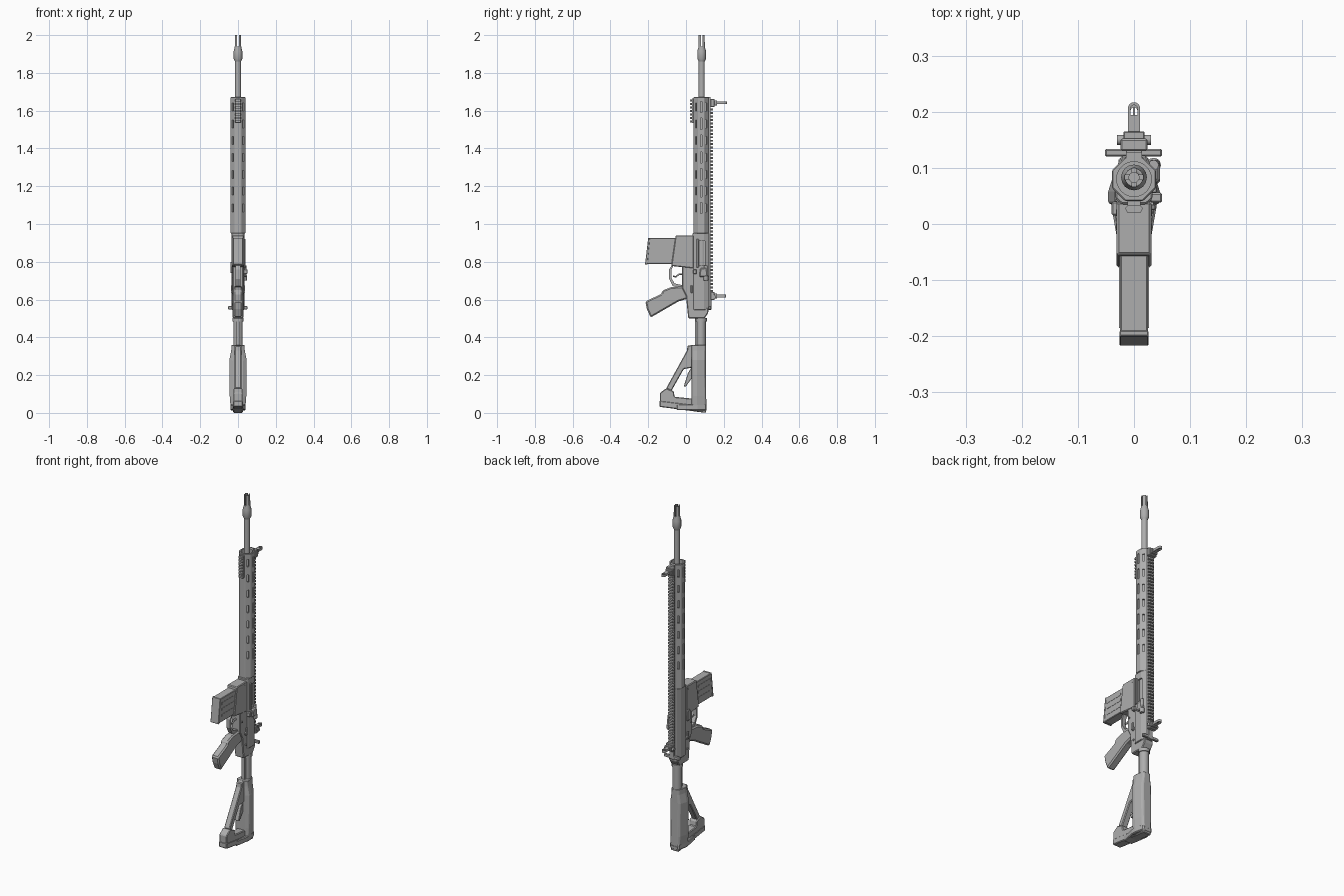
import bpy, bmesh, math
from mathutils import Matrix

old = bpy.data.objects.get("Cube")
if old:
    bpy.data.objects.remove(old, do_unlink=True)

GREY = (0.42, 0.42, 0.42, 1)
grey = bpy.data.materials.new("gunmetal grey")
grey.use_nodes = True
grey.diffuse_color = GREY
grey.node_tree.nodes["Principled BSDF"].inputs["Base Color"].default_value = GREY

AXIS = 0.083   # bore line in y


def finish(name, bm, bevel=0.0, smooth=False):
    bmesh.ops.recalc_face_normals(bm, faces=bm.faces)
    me = bpy.data.meshes.new(name)
    bm.to_mesh(me)
    bm.free()
    me.materials.append(grey)
    ob = bpy.data.objects.new(name, me)
    bpy.context.collection.objects.link(ob)
    if bevel:
        m = ob.modifiers.new("bevel", 'BEVEL')
        m.width, m.segments, m.limit_method = bevel, 1, 'ANGLE'
    if smooth:
        bpy.context.view_layer.objects.active = ob
        ob.select_set(True)
        bpy.ops.object.shade_smooth_by_angle(angle=math.radians(35))
        ob.select_set(False)
    return ob


def skin(bm, outlines):
    """Skin matching closed outlines and cap both ends."""
    rings = [[bm.verts.new(p) for p in pts] for pts in outlines]
    n = len(rings[0])
    bm.faces.new(rings[0])
    bm.faces.new(rings[-1][::-1])
    for a, b in zip(rings, rings[1:]):
        for i in range(n):
            bm.faces.new((a[i], b[i], b[(i + 1) % n], a[(i + 1) % n]))


def side(name, pts, x0, x1, bevel=0.0):
    """Side profile (y, z) extruded across x."""
    bm = bmesh.new()
    skin(bm, [[(x, y, z) for y, z in pts] for x in (x0, x1)])
    return finish(name, bm, bevel)


def box(name, x0, x1, y0, y1, z0, z1, bevel=0.0):
    return side(name, [(y0, z0), (y1, z0), (y1, z1), (y0, z1)], x0, x1, bevel)


def loft(name, sections, bevel=0.0):
    """Half outlines (x, y) mirrored in x, skinned along z."""
    bm = bmesh.new()
    skin(bm, [[(x, y, z) for x, y in half + [(-x, y) for x, y in reversed(half)]]
              for z, half in sections])
    return finish(name, bm, bevel)


def turned(name, prof, sides=16, centre=(0, AXIS, 0), axis='Z'):
    """Radius/height profile turned round an axis."""
    bm = bmesh.new()
    skin(bm, [[(r * math.cos(t * math.tau / sides), r * math.sin(t * math.tau / sides), h)
               for t in range(sides)] for r, h in prof])
    if axis == 'X':
        bm.transform(Matrix.Rotation(math.pi / 2, 4, 'Y'))
    bm.transform(Matrix.Translation(centre))
    return finish(name, bm, smooth=True)


def cut(ob, cutter):
    cutter.hide_render = True
    cutter.hide_viewport = True
    cutter.display_type = 'WIRE'
    m = ob.modifiers.new("cut", 'BOOLEAN')
    m.operation, m.solver, m.object = 'DIFFERENCE', 'EXACT', cutter


def bar(name, path, radius):
    """Round bar along a (y, z) path."""
    cu = bpy.data.curves.new(name, 'CURVE')
    cu.dimensions, cu.bevel_depth, cu.bevel_resolution, cu.use_fill_caps = '3D', radius, 1, True
    sp = cu.splines.new('POLY')
    sp.points.add(len(path) - 1)
    for p, (y, z) in zip(sp.points, path):
        p.co = (0, y, z, 1)
    cu.materials.append(grey)
    bpy.context.collection.objects.link(bpy.data.objects.new(name, cu))


def rail(name, y0, y1, z0, z1, w=0.019):
    """Slotted accessory rail: a strip with a row of teeth."""
    mid = y0 + (y1 - y0) * 0.45
    shoulder = mid + (y1 - mid) * 0.35
    box(name + "_base", -w * 0.75, w * 0.75, *sorted((y0, mid)), z0, z1)
    pitch = 0.0185
    outline = [(-w * .7, mid), (-w, shoulder), (-w * .75, y1), (w * .75, y1), (w, shoulder), (w * .7, mid)]
    bm = bmesh.new()
    for i in range(int((z1 - z0) / pitch)):
        z = z0 + i * pitch + 0.003
        skin(bm, [[(x, y, h) for x, y in outline] for h in (z, z + 0.0105)])
    finish(name + "_teeth", bm)


# Barrel and pronged muzzle device
turned("barrel", [(0.021, 0.93), (0.021, 1.3), (0.016, 1.33), (0.016, 1.88)])
muzzle = turned("muzzle_device", [(0.016, 1.86), (0.023, 1.875), (0.023, 1.915), (0.0175, 1.935), (0.0165, 2.0)])
cut(muzzle, turned("bore_cutter", [(0.009, 1.9), (0.009, 2.05)]))
bm = bmesh.new()
for k in range(2):
    m = Matrix.Translation((0, AXIS, 1.99)) @ Matrix.Rotation(k * math.pi / 2, 4, 'Z') @ Matrix.Diagonal((0.1, 0.008, 0.1, 1))
    bmesh.ops.create_cube(bm, size=1, matrix=m)
cut(muzzle, finish("prong_cutter", bm))

# Octagonal handguard, hollow, with long side slots and short diagonal ones
R = 0.039
C = R * math.tan(math.pi / 8)
octo = [(C, -R), (R, -C), (R, C), (C, R)]
guard = loft("handguard", [(z, [(x, 0.08 + y) for x, y in octo]) for z in (0.95, 1.672)], 0.002)
cut(guard, turned("handguard_bore_cutter", [(0.031, 0.99), (0.031, 1.7)], 24, (0, 0.08, 0)))
bm = bmesh.new()
for k in (0, 1, 3, 4, 5, 7):
    a = k * math.pi / 4
    for i in range(7):
        m = (Matrix.Translation((0.037 * math.cos(a), 0.08 + 0.037 * math.sin(a), 1.085 + i * 0.089))
             @ Matrix.Rotation(a, 4, 'Z') @ Matrix.Diagonal((0.02, 0.009, 0.06 if k % 4 == 0 else 0.042, 1)))
        bmesh.ops.create_cube(bm, size=1, matrix=m)
cut(guard, finish("slot_cutter", bm))
rail("top_rail", 0.117, 0.143, 0.6, 1.672)
rail("bottom_rail", 0.043, 0.02, 1.535, 1.665, 0.016)

# Upper receiver with port, cover, deflector and charging handle
upper = loft("upper_receiver", [(z, [(0.022, 0.035), (0.033, 0.045), (0.034, 0.095), (0.022, 0.122)])
                                for z in (0.545, 0.952)], 0.003)
cut(upper, box("port_cutter", 0.022, 0.05, 0.07, 0.1, 0.78, 0.91))
turned("bolt_carrier", [(0.026, 0.77), (0.026, 0.92)])
box("port_cover", 0.032, 0.041, 0.055, 0.068, 0.77, 0.92, 0.002)
side("brass_deflector", [(0.07, 0.72), (0.115, 0.72), (0.11, 0.77), (0.075, 0.765)], 0.025, 0.046, 0.005)
turned("forward_assist", [(0.011, 0.70), (0.013, 0.705), (0.013, 0.725), (0.009, 0.73), (0.009, 0.78)],
       12, (0.035, 0.105, 0))
box("charging_handle", -0.052, 0.05, 0.12, 0.134, 0.548, 0.566, 0.003)
box("charging_handle_stem", -0.014, 0.014, 0.108, 0.134, 0.545, 0.64, 0.002)

# Lower receiver, magazine well and magazine
side("lower_receiver", [(0.05, 0.935), (-0.02, 0.935), (-0.02, 0.66), (0.0, 0.62), (0.012, 0.5),
                        (0.098, 0.5), (0.118, 0.53), (0.118, 0.555), (0.075, 0.57)], -0.028, 0.028, 0.004)
side("magazine_well", [(0.04, 0.94), (-0.055, 0.94), (-0.078, 0.778), (0.04, 0.765)], -0.031, 0.031, 0.004)
side("magazine", [(-0.03, 0.925), (-0.2, 0.925), (-0.213, 0.787), (-0.03, 0.787)], -0.025, 0.025, 0.003)
side("magazine_floorplate", [(-0.19, 0.927), (-0.2, 0.927), (-0.217, 0.785), (-0.204, 0.785)], -0.026, 0.026, 0.002)
for s in (-1, 1):
    for z in (0.825, 0.86, 0.893):
        box("magazine_rib", s * 0.024, s * 0.0265, -0.185, -0.075, z - 0.006, z + 0.006)
    turned("selector", [(0.011, -0.004), (0.011, 0.004)], 12, (s * 0.031, 0.03, 0.64), 'X')
    for y, z in ((0.02, 0.92), (0.03, 0.575), (-0.005, 0.72)):
        turned("pin", [(0.006, -0.003), (0.006, 0.003)], 10, (s * 0.0295, y, z), 'X')
    box("selector_lever", s * 0.03, s * 0.038, 0.025, 0.035, 0.635, 0.675, 0.002)
box("bolt_catch", -0.04, -0.028, 0.015, 0.04, 0.74, 0.8, 0.003)
box("magazine_release", 0.028, 0.05, 0.038, 0.056, 0.735, 0.76, 0.003)

# Trigger, guard and grip
side("trigger_guard", [(-0.07, 0.79), (-0.089, 0.76), (-0.089, 0.71), (-0.07, 0.672), (-0.015, 0.655), (-0.015, 0.675),
                       (-0.06, 0.685), (-0.078, 0.715), (-0.078, 0.755), (-0.062, 0.79)], -0.012, 0.012)
bar("trigger", [(-0.015, 0.735), (-0.035, 0.735), (-0.055, 0.72), (-0.068, 0.725)], 0.005)
side("pistol_grip", [(-0.015, 0.67), (-0.08, 0.665), (-0.125, 0.648), (-0.13, 0.63), (-0.215, 0.59), (-0.207, 0.55),
                     (-0.187, 0.505), (-0.04, 0.59), (0.01, 0.605), (0.01, 0.66)], -0.023, 0.023, 0.007)

# Buffer tube and shoulder stock
turned("buffer_tube", [(0.025, 0.2), (0.025, 0.5)], 16, (0, 0.08, 0))
turned("castle_nut", [(0.03, 0.485), (0.03, 0.503)], 12, (0, 0.08, 0))
box("tube_spine", -0.01, 0.01, 0.047, 0.06, 0.3, 0.5)


def stock_half(w, back):
    return [(w * 0.6, 0.028), (w, 0.038), (w, 0.058), (w * 0.72, back - 0.008), (w * 0.5, back)]


loft("stock_body", [(0.012, stock_half(0.038, 0.108)), (0.09, stock_half(0.044, 0.107)), (0.28, stock_half(0.046, 0.105)),
                    (0.33, stock_half(0.036, 0.105)), (0.36, stock_half(0.034, 0.105))], 0.002)
side("stock_strut", [(0.035, 0.36), (0.008, 0.355), (0.005, 0.33), (-0.105, 0.13), (-0.078, 0.115),
                     (-0.012, 0.232), (0.035, 0.24)], -0.018, 0.018, 0.004)
side("stock_toe", [(-0.138, 0.106), (-0.105, 0.13), (-0.065, 0.115), (-0.06, 0.085), (0.04, 0.075),
                   (0.04, 0.014), (-0.138, 0.04)], -0.024, 0.024, 0.004)
side("butt_pad", [(-0.14, 0.065), (-0.14, 0.032), (0.105, 0.0), (0.109, 0.035)], -0.026, 0.026, 0.004)
loft("butt_pad_flare", [(z, [(0.026, -0.05), (0.04, 0.03), (0.04, 0.06), (0.028, 0.107)])
                        for z in (0.014, 0.045)], 0.004)
side("stock_lever", [(0.035, 0.25), (0.01, 0.21), (-0.012, 0.14), (0.0, 0.14), (0.035, 0.19)], -0.012, 0.012, 0.002)

# Folding sights
for name, z, top in (("front_sight", 1.641, 0.206), ("rear_sight", 0.619, 0.202)):
    box(name + "_base", -0.024, 0.024, 0.13, 0.152, z - 0.022, z + 0.022, 0.003)
    box(name + "_block", -0.019, 0.019, 0.15, 0.165, z - 0.014, z + 0.014, 0.002)
    box(name + "_leaf", -0.011, 0.011, 0.16, top - 0.012, z - 0.007, z + 0.007)
    for s in (-1, 1):
        box(name + "_ear", s * 0.006, s * 0.011, top - 0.012, top, z - 0.007, z + 0.007)
    arc = [(r * math.cos(math.pi * t / 8), top + r * math.sin(math.pi * t / 8))
           for r, steps in ((0.011, range(9)), (0.006, range(8, -1, -1))) for t in steps]
    bm = bmesh.new()
    skin(bm, [[(x, y, h) for x, y in arc] for h in (z - 0.007, z + 0.007)])
    finish(name + "_hood", bm)
    box(name + "_post", -0.002, 0.002, top - 0.014, top + 0.002, z - 0.003, z + 0.003)
turned("rear_sight_knob", [(0.009, -0.03), (0.009, 0.03)], 12, (0, 0.15, 0.615), 'X')
